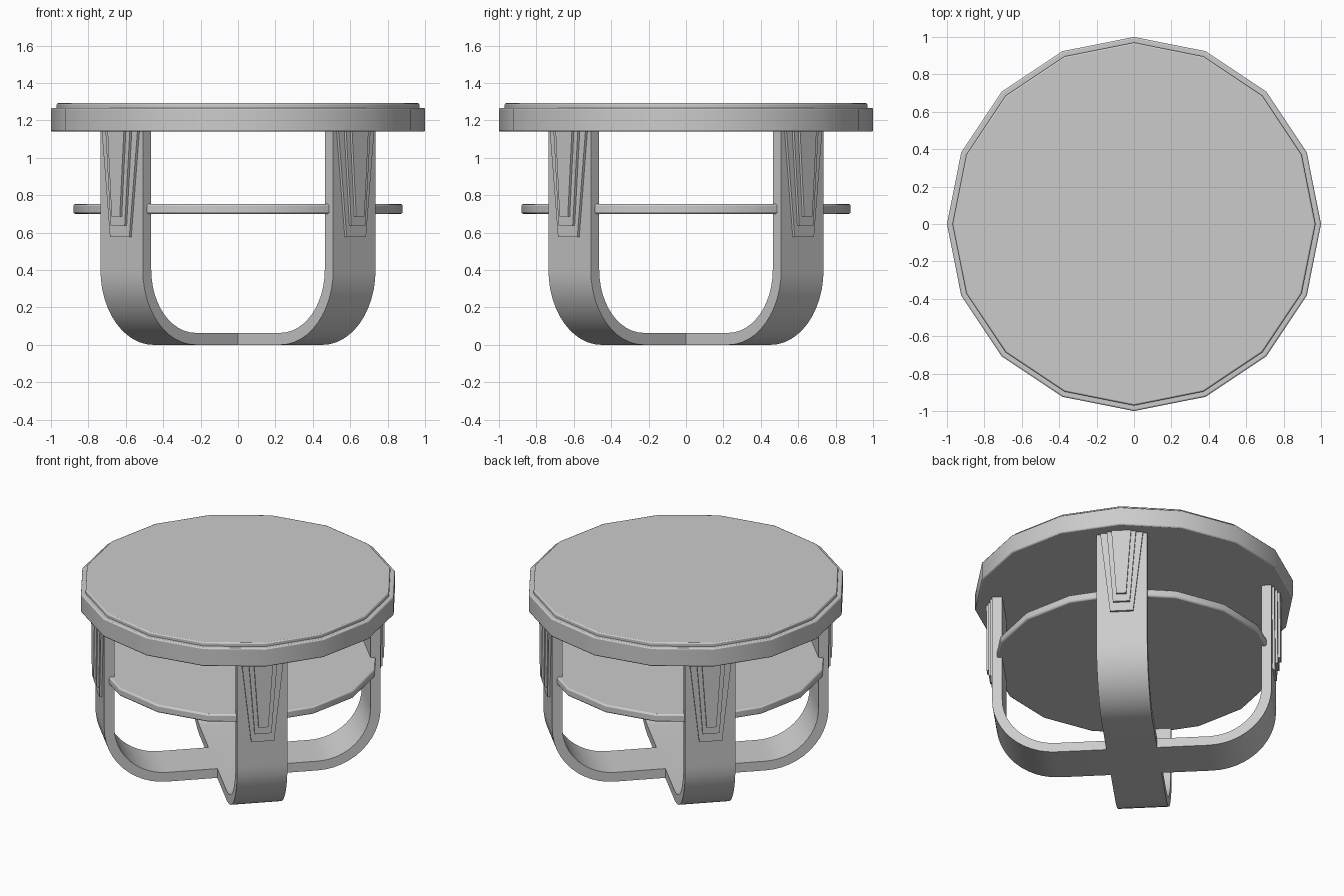
import bpy, bmesh
from math import pi, sin, cos, radians
from mathutils import Matrix

if "Cube" in bpy.data.objects:
    bpy.data.objects.remove(bpy.data.objects["Cube"])


def finish(name, bm, bevel=0.0):
    bmesh.ops.recalc_face_normals(bm, faces=bm.faces)
    mesh = bpy.data.meshes.new(name)
    bm.to_mesh(mesh)
    bm.free()
    ob = bpy.data.objects.new(name, mesh)
    bpy.context.collection.objects.link(ob)
    if bevel:
        mod = ob.modifiers.new("edge_bevel", 'BEVEL')
        mod.width, mod.segments = bevel, 2
        mod.limit_method, mod.angle_limit = 'ANGLE', radians(40)
    bpy.ops.object.select_all(action='DESELECT')
    bpy.context.view_layer.objects.active = ob
    ob.select_set(True)
    bpy.ops.object.shade_smooth_by_angle(angle=radians(30))
    return ob


def disc(name, radius, z0, z1, bevel):
    bm = bmesh.new()
    bmesh.ops.create_cone(bm, cap_ends=True, segments=16, radius1=radius, radius2=radius,
                          depth=z1 - z0, matrix=Matrix.Translation((0, 0, (z0 + z1) / 2))
                          @ Matrix.Rotation(pi / 8, 4, 'Z'))
    return finish(name, bm, bevel)


# Sixteen-sided top, its raised panel and the lower shelf
disc("table_top", 1.0, 1.14, 1.267, 0.008)
disc("top_panel", 0.97, 1.25, 1.292, 0.008)
disc("shelf", 0.88, 0.70, 0.753, 0.01)


# Bent U-shaped leg frame, swept as a band of four-corner sections
R, T, HALF, CORNER, TOP = 0.88, 0.064, 0.16, 0.40, 1.145


def u_path(inset):
    right = [(R - inset, TOP)]
    for i in range(13):
        a = pi / 2 * i / 12
        r = CORNER - inset
        right.append((R - CORNER + r * cos(a), CORNER - r * sin(a)))
    return right + [(-x, z) for x, z in reversed(right)]


def leg_frame(name, angle):
    bm = bmesh.new()
    rings = []
    for (xo, zo), (xi, zi) in zip(u_path(0), u_path(T)):
        rings.append([bm.verts.new(c) for c in
                      ((xo, -HALF, zo), (xo, HALF, zo), (xi, HALF, zi), (xi, -HALF, zi))])
    for a, b in zip(rings, rings[1:]):
        for k in range(4):
            n = (k + 1) % 4
            bm.faces.new((a[k], a[n], b[n], b[k]))
    bm.faces.new(rings[0])
    bm.faces.new(rings[-1])
    bm.transform(Matrix.Rotation(angle, 4, 'Z'))
    return finish(name, bm)


# Tapered ornament plate on the outer face of a leg
def plate(name, angle, top_half, bottom_half, bottom, front):
    outline = [(-top_half, TOP), (top_half, TOP), (bottom_half, bottom), (-bottom_half, bottom)]
    bm = bmesh.new()
    face = bm.faces.new([bm.verts.new((R - 0.01, y, z)) for y, z in outline])
    new = bmesh.ops.extrude_face_region(bm, geom=[face])["geom"]
    bmesh.ops.translate(bm, vec=(front - R + 0.01, 0, 0),
                        verts=[v for v in new if isinstance(v, bmesh.types.BMVert)])
    if face.is_valid and len(bm.faces) < 6:
        bm.faces.new(face.verts)
    bm.transform(Matrix.Rotation(angle, 4, 'Z'))
    return finish(name, bm)


leg_frame("leg_frame_a", pi / 4)
leg_frame("leg_frame_b", 3 * pi / 4)

for i in range(4):
    ang = pi / 4 + i * pi / 2
    for j, dims in enumerate([(0.135, 0.073, 0.577, 0.895),
                              (0.092, 0.053, 0.637, 0.910),
                              (0.062, 0.031, 0.687, 0.925)]):
        plate(f"leg_plate_{i + 1}_layer_{j + 1}", ang, *dims)
